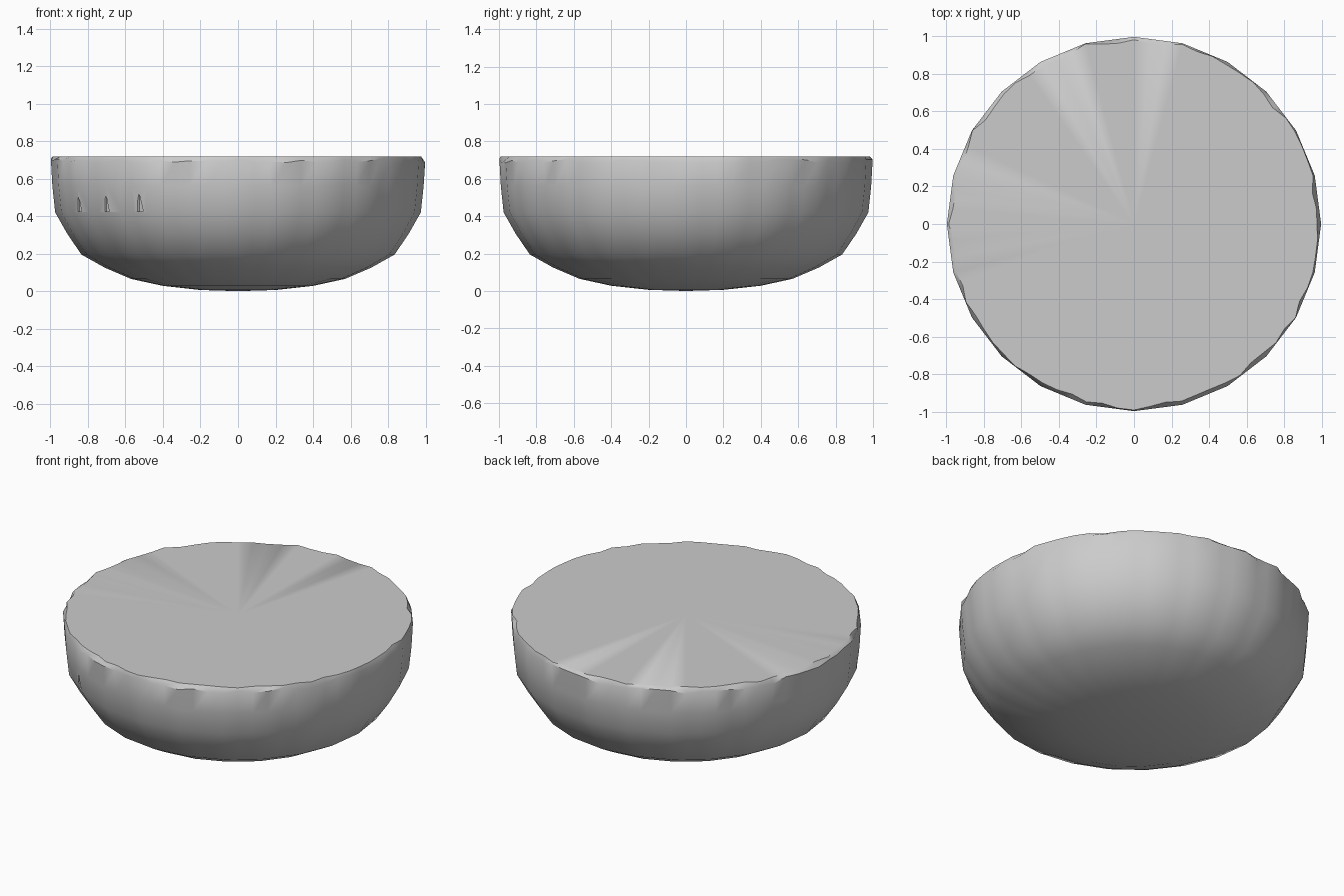
import bpy, bmesh, math, random
from mathutils import Vector

if "Cube" in bpy.data.objects:
    bpy.data.objects.remove(bpy.data.objects["Cube"])

random.seed(4)
SIDES, SUB = 24, 3          # 24-sided outline, finer steps for the chipped rim
N = SIDES * SUB
PROFILE = [(0.20, 0.006), (0.40, 0.028), (0.57, 0.065), (0.71, 0.125), (0.835, 0.195),
           (0.91, 0.305), (0.975, 0.42), (0.99, 0.56), (0.998, 0.68)]


def outline(i):
    """Point i on the unit 24-sided outline."""
    k, f = divmod(i, SUB)
    a, b = (2 * math.pi * j / SIDES for j in (k, k + 1))
    p = Vector((math.cos(a), math.sin(a), 0))
    q = Vector((math.cos(b), math.sin(b), 0))
    return p.lerp(q, f / SUB)


# Solid rounded bowl body with flat top
bm = bmesh.new()
rings = []
for r, z in PROFILE:
    top = z > 0.6
    ring = []
    for i in range(N):
        p = outline(i) * r
        p.z = z + (random.uniform(0, 0.028) if top else 0)
        ring.append(bm.verts.new(p))
    rings.append(ring)

# Irregular chipped rim
ring = []
for i in range(N):
    p = outline(i) * random.uniform(0.972, 0.996)
    p.z = 0.718
    ring.append(bm.verts.new(p))
rings.append(ring)

for a, b in zip(rings, rings[1:]):
    for i in range(N):
        j = (i + 1) % N
        bm.faces.new((a[i], a[j], b[j], b[i]))
for ring, z in ((rings[0], 0.0), (rings[-1], 0.718)):
    c = bm.verts.new((0, 0, z))
    for i in range(N):
        bm.faces.new((ring[i], ring[(i + 1) % N], c))
bmesh.ops.recalc_face_normals(bm, faces=bm.faces)
mesh = bpy.data.meshes.new("bowl_body")
bm.to_mesh(mesh)
bm.free()
body = bpy.data.objects.new("bowl_body", mesh)
bpy.context.collection.objects.link(body)

# Three small tapered nicks on the front left
for n, x in enumerate((-0.845, -0.70, -0.525)):
    y = -math.sqrt(0.975 ** 2 - x * x)
    bpy.ops.mesh.primitive_cone_add(vertices=6, radius1=0.022, radius2=0.002, depth=0.11,
                                    location=(x, y, 0.48))
    cutter = bpy.context.object
    cutter.name = f"nick_cutter_{n + 1}"
    cutter.hide_render = True
    cutter.hide_set(True)
    mod = body.modifiers.new(f"nick_{n + 1}", 'BOOLEAN')
    mod.operation = 'DIFFERENCE'
    mod.solver = 'EXACT'
    mod.object = cutter

# Smooth sides, crisp rim
bpy.ops.object.select_all(action='DESELECT')
body.select_set(True)
bpy.context.view_layer.objects.active = body
bpy.ops.object.shade_smooth_by_angle(angle=math.radians(40))
